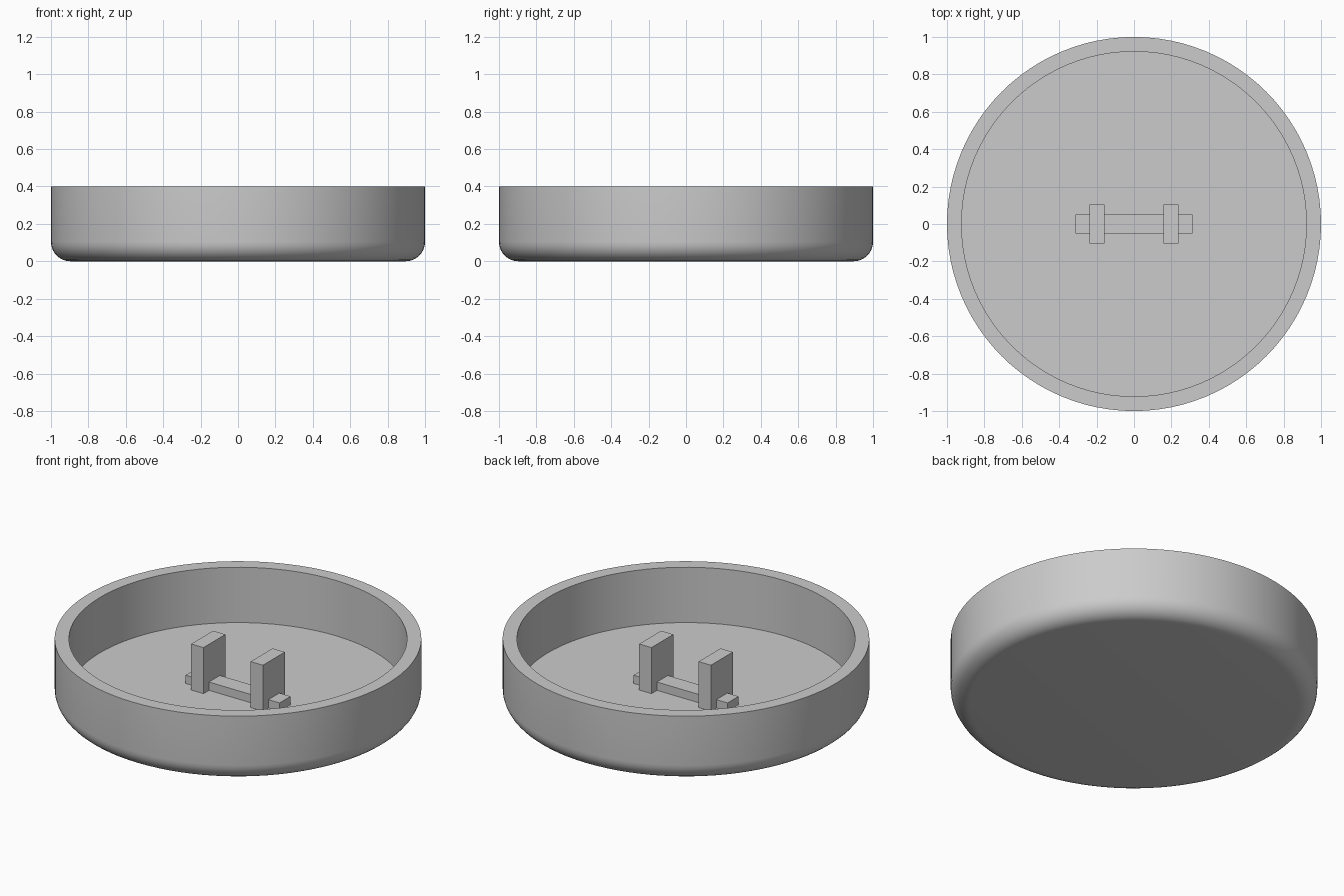
import bpy
import bmesh
from math import sin, cos, pi, radians
from mathutils import Matrix

cube = bpy.data.objects.get("Cube")
if cube:
    bpy.data.objects.remove(cube, do_unlink=True)

GREY = (0.6, 0.6, 0.6, 1)
grey = bpy.data.materials.new("light grey")
grey.use_nodes = True
grey.diffuse_color = GREY
grey.node_tree.nodes["Principled BSDF"].inputs["Base Color"].default_value = GREY

HEIGHT, FLOOR, INNER, FILLET = 0.4, 0.067, 0.922, 0.104
SEGMENTS = 96


def finish(name, bm):
    mesh = bpy.data.meshes.new(name)
    bmesh.ops.recalc_face_normals(bm, faces=bm.faces)
    bm.to_mesh(mesh)
    bm.free()
    mesh.materials.append(grey)
    obj = bpy.data.objects.new(name, mesh)
    bpy.context.collection.objects.link(obj)
    return obj


def box(name, x, half_x, half_y, z0, z1):
    bm = bmesh.new()
    size = Matrix.Diagonal((2 * half_x, 2 * half_y, z1 - z0, 1))
    place = Matrix.Translation((x, 0, (z0 + z1) / 2))
    bmesh.ops.create_cube(bm, size=1, matrix=place @ size)
    return finish(name, bm)


# Round tray: outer fillet, wall, rim, inner wall, turned about z
profile = [(1 - FILLET + FILLET * sin(a), FILLET - FILLET * cos(a))
           for a in (i * pi / 16 for i in range(9))]
profile += [(1, HEIGHT), (INNER, HEIGHT), (INNER, FLOOR)]
bm = bmesh.new()
rings = [[bm.verts.new((r * cos(2 * pi * k / SEGMENTS), r * sin(2 * pi * k / SEGMENTS), z))
          for k in range(SEGMENTS)] for r, z in profile]
for low, high in zip(rings, rings[1:]):
    for k in range(SEGMENTS):
        n = (k + 1) % SEGMENTS
        bm.faces.new((low[k], low[n], high[n], high[k]))
# Underside and inner floor
bm.faces.new(rings[0])
bm.faces.new(rings[-1])
tray = finish("tray", bm)
bpy.ops.object.select_all(action='DESELECT')
tray.select_set(True)
bpy.context.view_layer.objects.active = tray
bpy.ops.object.shade_smooth_by_angle(angle=radians(30))

# Low bar on the floor with two upright plates across it
box("floor_bar", 0, 0.313, 0.052, FLOOR, 0.117)
for side, x in (("left", 0.198), ("right", -0.198)):
    box(side + "_upright", x, 0.041, 0.104, FLOOR, 0.344)
